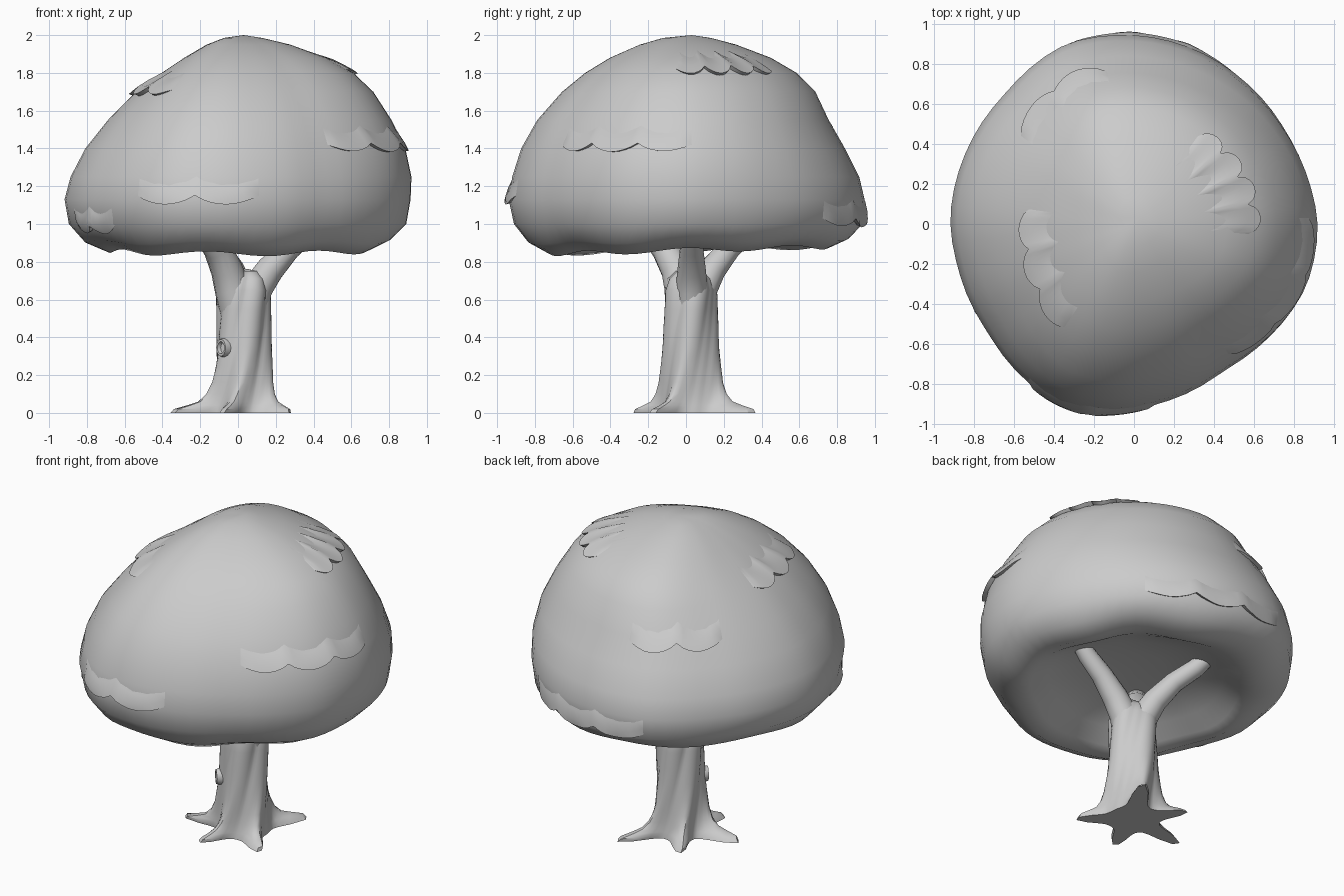
import bpy, bmesh
from math import sin, cos, pi, radians, exp, atan2, hypot, floor
from mathutils import Vector

if "Cube" in bpy.data.objects:
    bpy.data.objects.remove(bpy.data.objects["Cube"])


def make(name, rings, closed=True, start=None, end=None, sharp=50):
    """Skin a list of point rings into a smooth object, with optional pole points."""
    bm = bmesh.new()
    vs = [[bm.verts.new(p) for p in ring] for ring in rings]
    n = len(vs[0])
    for a, b in zip(vs, vs[1:]):
        for i in range(n if closed else n - 1):
            j = (i + 1) % n
            bm.faces.new((a[i], a[j], b[j], b[i]))
    for pole, ring in ((start, vs[0]), (end, vs[-1])):
        if pole is not None:
            c = bm.verts.new(pole)
            for i in range(n):
                bm.faces.new((ring[i], ring[(i + 1) % n], c))
    bmesh.ops.recalc_face_normals(bm, faces=bm.faces)
    me = bpy.data.meshes.new(name)
    bm.to_mesh(me)
    bm.free()
    ob = bpy.data.objects.new(name, me)
    bpy.context.collection.objects.link(ob)
    bpy.ops.object.select_all(action='DESELECT')
    ob.select_set(True)
    bpy.context.view_layer.objects.active = ob
    bpy.ops.object.shade_smooth_by_angle(angle=radians(sharp))
    return ob


def lerp_table(xs, ys, x):
    if x <= xs[0]:
        return ys[0]
    for i in range(len(xs) - 1):
        if x <= xs[i + 1]:
            t = (x - xs[i]) / (xs[i + 1] - xs[i])
            return ys[i] + t * (ys[i + 1] - ys[i])
    return ys[-1]


# Canopy plan outline (from above) as a radius for each angle
PLAN = [(.92, 0), (.88, .2), (.755, .475), (.53, .735), (.355, .85), (0, .945), (-.345, .9),
        (-.645, .65), (-.845, .35), (-.92, .01), (-.885, -.2), (-.735, -.535), (-.51, -.81),
        (-.37, -.9), (-.09, -.94), (.12, -.9), (.455, -.73), (.67, -.575), (.855, -.335)]
ANG = [atan2(y, x) % (2 * pi) for x, y in PLAN] + [2 * pi]
RAD = [hypot(x, y) for x, y in PLAN] + [.92]


def plan(a):
    return sum(lerp_table(ANG, RAD, (a + d) % (2 * pi)) for d in (-.06, 0, .06)) / 3


# Canopy side profiles: right, back, left, front
Z = [.86, .91, 1.0, 1.13, 1.25, 1.4, 1.55, 1.7, 1.8, 1.88, 1.95, 1.985]
RIGHT = [.76, .88, .97, .995, 1, .965, .885, .78, .665, .51, .30, .14]
BACK = [.80, .91, .99, 1, .97, .89, .80, .725, .62, .475, .28, .14]
LEFT = [.74, .88, .975, 1, .965, .88, .75, .59, .44, .31, .18, .08]
FRONT = [.78, .89, .97, 1, .98, .93, .84, .70, .57, .43, .26, .13]


def rim_wave(a, z):
    return max(0, (1 - z) / .14) * (.018 * sin(a) + .013 * cos(7 * a))


def canopy_point(a, z, off=0):
    c, s = cos(a), sin(a)
    px = lerp_table(Z, RIGHT if c > 0 else LEFT, z)
    py = lerp_table(Z, BACK if s > 0 else FRONT, z)
    r = plan(a) * (c * c * px + s * s * py)
    p = Vector((r * c, r * s, z + rim_wave(a, z)))
    return p + off * (p - Vector((0, 0, 1.1))).normalized()


# Canopy dome with a hollow underside
N = 64
angles = [2 * pi * i / N for i in range(N)]
under = [[(f * plan(a) * cos(a), f * plan(a) * sin(a), z + w * rim_wave(a, .86)) for a in angles]
         for f, z, w in ((.2, 1.02, 0), (.38, 1.0, 0), (.56, .945, .2), (.67, .885, .8))]
dome = [[canopy_point(a, z) for a in angles] for z in Z]
make("canopy", under + dome, start=(0, 0, 1.025), end=(.03, .03, 2.0))

# Scalloped leaf ledges: start angle, end angle, height, scallops, scallop depth
LEDGES = [(236, 277, 1.15, 2, .05), (-54, 2, 1.42, 3, .045), (-5, 54, 1.82, 4, .04),
          (100, 142, 1.53, 2, .05), (172, 236, 1.71, 3, .04), (54, 110, 1.03, 3, .045),
          (195, 223, .99, 2, .04)]
for k, (a0, a1, z0, n, depth) in enumerate(LEDGES):
    rows = [[], [], [], [], []]
    M = 8 * n
    for i in range(M + 1):
        u = i / M
        a = radians(a0 + (a1 - a0) * u)
        edge = z0 - depth * abs(sin(pi * n * u)) ** .8 * (.75 + .25 * sin(pi * u))
        bulge = sin(pi * u) ** .5 if 0 < u < 1 else 0
        for row, (up, off) in zip(rows, ((.14, -.012), (.09, .004), (.04, .02), (0, .026), (.015, -.03))):
            row.append(canopy_point(a, edge + up, off * bulge if off > 0 else off))
    make(f"leaf_ledge_{k + 1}", rows, closed=False)

# Twisted trunk with roots: root angle and reach
ROOTS = [(58, .36), (125, .28), (188, .35), (250, .28), (320, .29)]
CX, CY = .03, .025
TZ = [0, .02, .04, .06, .1, .16, .25, .35, .45, .55, .65, .71, .75]
SPREAD = [1, .93, .62, .36, .2, .1, .04, 0, 0, 0, 0, 0, 0]
BASE = [.165, .163, .16, .157, .152, .148, .145, .142, .14, .138, .138, .12, .08]


def trunk_ring(z, spread, base, n=60):
    ring = []
    for i in range(n):
        a = 2 * pi * i / n
        r = base
        flute = 0
        for ang, reach in ROOTS:
            d = (a - radians(ang) + pi) % (2 * pi) - pi
            r += (reach - .13) * spread * exp(-(d / .2) ** 2)
            flute = max(flute, cos(min(abs(d) * 2.5, pi / 2)))
        r += .022 * flute - .014
        t = a + 1.5 * z
        ring.append((CX + r * cos(t) - .02 * max(0, .2 - z), CY + r * sin(t), z))
    return ring


make("trunk", [trunk_ring(*v) for v in zip(TZ, SPREAD, BASE)],
     start=(CX, CY, 0), end=(CX, CY, .765), sharp=40)


def tube(name, path, n=14):
    pts = [Vector(p[:3]) for p in path]
    rings = []
    for i, p in enumerate(pts):
        d = (pts[min(i + 1, len(pts) - 1)] - pts[max(i - 1, 0)]).normalized()
        u = d.cross(Vector((.3, -.9, .1))).normalized()
        v = d.cross(u)
        rings.append([p + path[i][3] * (cos(t) * u + sin(t) * v)
                      for t in (2 * pi * j / n for j in range(n))])
    return make(name, rings, start=pts[0], end=pts[-1])


# Three branches forking into the canopy
tube("branch_right", [(.06, .03, .5, .09), (.1, .03, .66, .085), (.17, .03, .76, .075),
                      (.27, .03, .87, .062), (.38, .03, .96, .055), (.44, .03, 1.03, .05)])
tube("branch_back", [(.02, .06, .5, .09), (-.0, .085, .66, .083), (-.04, .14, .76, .072),
                     (-.11, .23, .87, .06), (-.19, .32, .95, .055), (-.25, .37, 1.03, .05)])
tube("branch_front", [(.01, .0, .5, .1), (-.03, -.02, .66, .095), (-.06, -.05, .76, .085),
                      (-.11, -.11, .87, .075), (-.18, -.19, .96, .06), (-.22, -.24, 1.03, .055)])

# Knot where a small limb was cut off
out = Vector((-.72, -.69, 0))
side = Vector((.69, -.72, 0))
root = Vector((CX, CY, .345))
make("knot", [[root + out * d + r * (cos(t) * side + 1.25 * sin(t) * Vector((0, 0, 1)))
               for t in (2 * pi * j / 14 for j in range(14))]
              for d, r in ((.11, .045), (.15, .04), (.168, .036), (.168, .026), (.15, .02))],
     end=root + out * .148)
